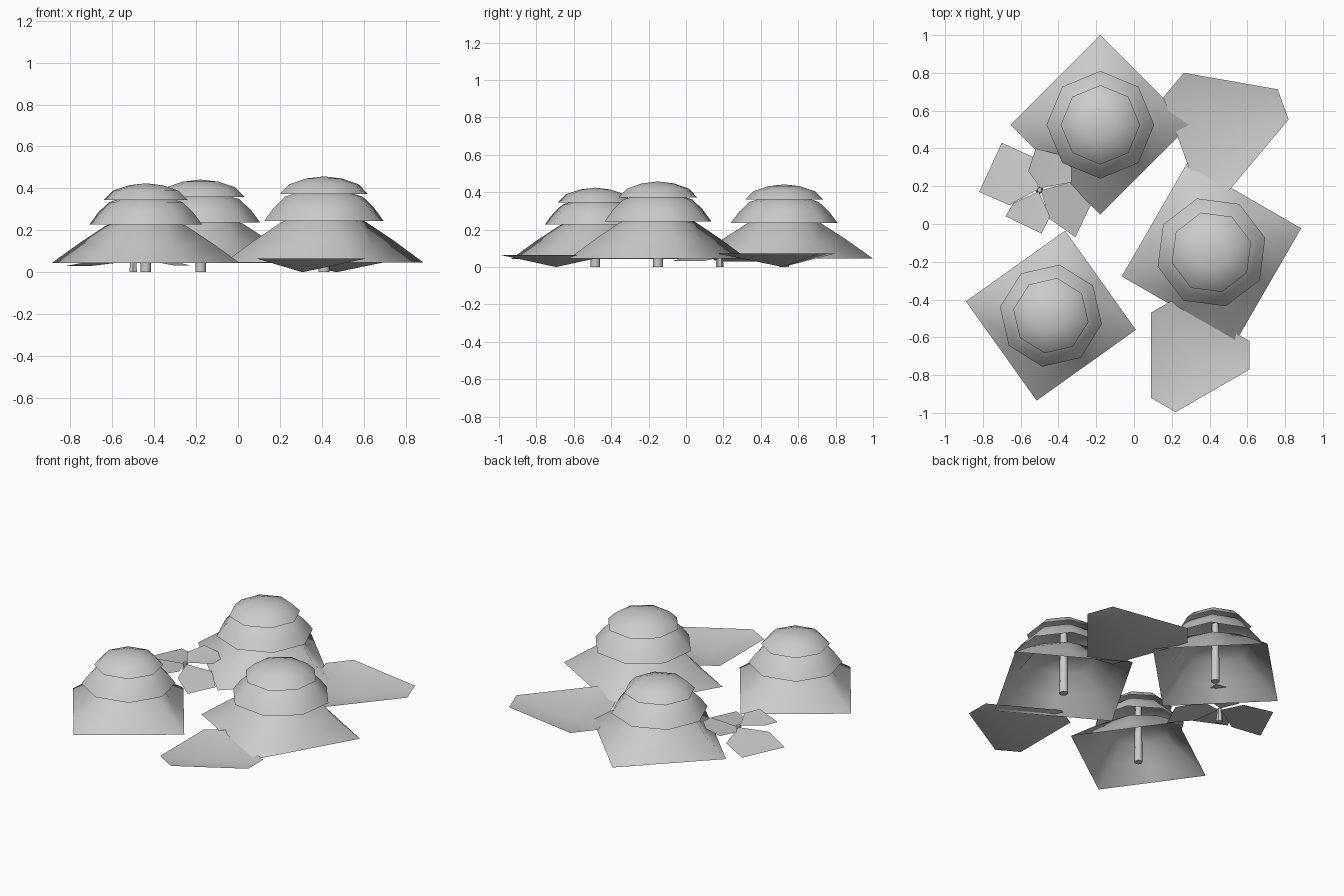
import bpy, bmesh
from math import cos, sin, radians, pi

if "Cube" in bpy.data.objects:
    bpy.data.objects.remove(bpy.data.objects["Cube"])

grey = bpy.data.materials.new("plain grey")
grey.diffuse_color = (0.6, 0.6, 0.6, 1)
grey.use_nodes = True
grey.node_tree.nodes["Principled BSDF"].inputs["Base Color"].default_value = grey.diffuse_color


def finish(name, bm, loc=(0, 0, 0), turn=0, smooth=True):
    me = bpy.data.meshes.new(name)
    bm.to_mesh(me)
    bm.free()
    me.materials.append(grey)
    ob = bpy.data.objects.new(name, me)
    bpy.context.collection.objects.link(ob)
    ob.location = loc
    ob.rotation_euler.z = radians(turn)
    for p in me.polygons:
        p.use_smooth = smooth
    return ob


def shell(name, corner, middle, s, loc, turn):
    """Open eight-sided dome; corner and middle are the two alternating (r, z) profiles."""
    bm = bmesh.new()
    rings = []
    for pair in zip(corner, middle):
        ring = []
        for k in range(8):
            r, z = pair[k % 2]
            a = k * pi / 4
            ring.append(bm.verts.new((r * s * cos(a), r * s * sin(a), z * s)))
        rings.append(ring)
    for lo, hi in zip(rings, rings[1:]):
        for k in range(8):
            n = (k + 1) % 8
            bm.faces.new((lo[k], lo[n], hi[n], hi[k]))
    top = bm.verts.new((0, 0, (corner[-1][1] + 0.01) * s))
    for k in range(8):
        bm.faces.new((rings[-1][k], rings[-1][(k + 1) % 8], top))
    finish(name, bm, loc, turn)


def post(name, loc, r1, r2, h, sides=8):
    bm = bmesh.new()
    bmesh.ops.create_cone(bm, cap_ends=True, segments=sides,
                          radius1=r1, radius2=r2, depth=h)
    bmesh.ops.translate(bm, verts=bm.verts, vec=(0, 0, h / 2))
    ob = finish(name, bm, loc)
    bpy.context.view_layer.objects.active = ob
    ob.select_set(True)
    bpy.ops.object.shade_smooth_by_angle(angle=radians(50))
    ob.select_set(False)


def tree(tag, x, y, s, turn):
    loc = (x, y, 0)
    # square skirt that rounds off upward
    shell(f"{tag}_lower_canopy",
          [(.475, .045), (.33, .148), (.20, .232), (.10, .265)],
          [(.336, .045), (.255, .125), (.18, .232), (.10, .265)], s, loc, turn)
    # two rounded tiers
    mid = [(.285, .236), (.24, .296), (.185, .348), (.10, .375)]
    top = [(.210, .360), (.165, .405), (.085, .432)]
    shell(f"{tag}_middle_canopy", mid, mid, s, loc, turn)
    shell(f"{tag}_upper_canopy", top, top, s, loc, turn)
    post(f"{tag}_trunk", loc, .026 * s, .02 * s, .40 * s)


tree("front_left_tree", -.44, -.485, .96, -9.5)
tree("back_tree", -.178, .525, 1.0, 0)
tree("right_tree", .41, -.15, 1.035, 15)


# shallow three-cornered bowls with clipped corners
def bowl(name, x, y, s, turn):
    bm = bmesh.new()
    low = bm.verts.new((0, 0, 0))
    rim = [bm.verts.new((.313 * s * cos(a), .313 * s * sin(a), .065 * s))
           for k in range(3) for a in (radians(120 * k - 14), radians(120 * k + 14))]
    for k in range(6):
        bm.faces.new((low, rim[k], rim[(k + 1) % 6]))
    finish(name, bm, (x, y, 0), turn)


bowl("front_leaf_bowl", .307, -.695, 1.0, 0)
bowl("back_leaf_bowl", .47, .517, 1.12, 20)

# small plant: two drooping leaves and two raised leaves
leaves = {
    "left_leaf": [(-.505, .185, .08), (-.56, .26, .065), (-.535, .355, .05),
                  (-.70, .43, .03), (-.82, .17, .03), (-.66, .10, .06)],
    "right_leaf": [(-.493, .178, .08), (-.45, .03, .06), (-.31, -.07, .033),
                   (-.23, .10, .033), (-.34, .22, .06)],
    "back_leaf": [(-.495, .19, .085), (-.33, .22, .11), (-.33, .35, .115),
                  (-.52, .40, .11), (-.56, .28, .10)],
    "front_leaf": [(-.505, .172, .085), (-.64, .11, .10), (-.68, .04, .105),
                   (-.49, -.05, .105), (-.445, .04, .10)],
}
for name, pts in leaves.items():
    bm = bmesh.new()
    vs = [bm.verts.new(p) for p in pts]
    for k in range(1, len(vs) - 1):
        bm.faces.new((vs[0], vs[k], vs[k + 1]))
    bm.normal_update()
    for f in bm.faces:
        if f.normal.z < 0:
            f.normal_flip()
    finish("plant_" + name, bm)
post("plant_stem", (-.5, .18, 0), .021, .013, .09, 6)
